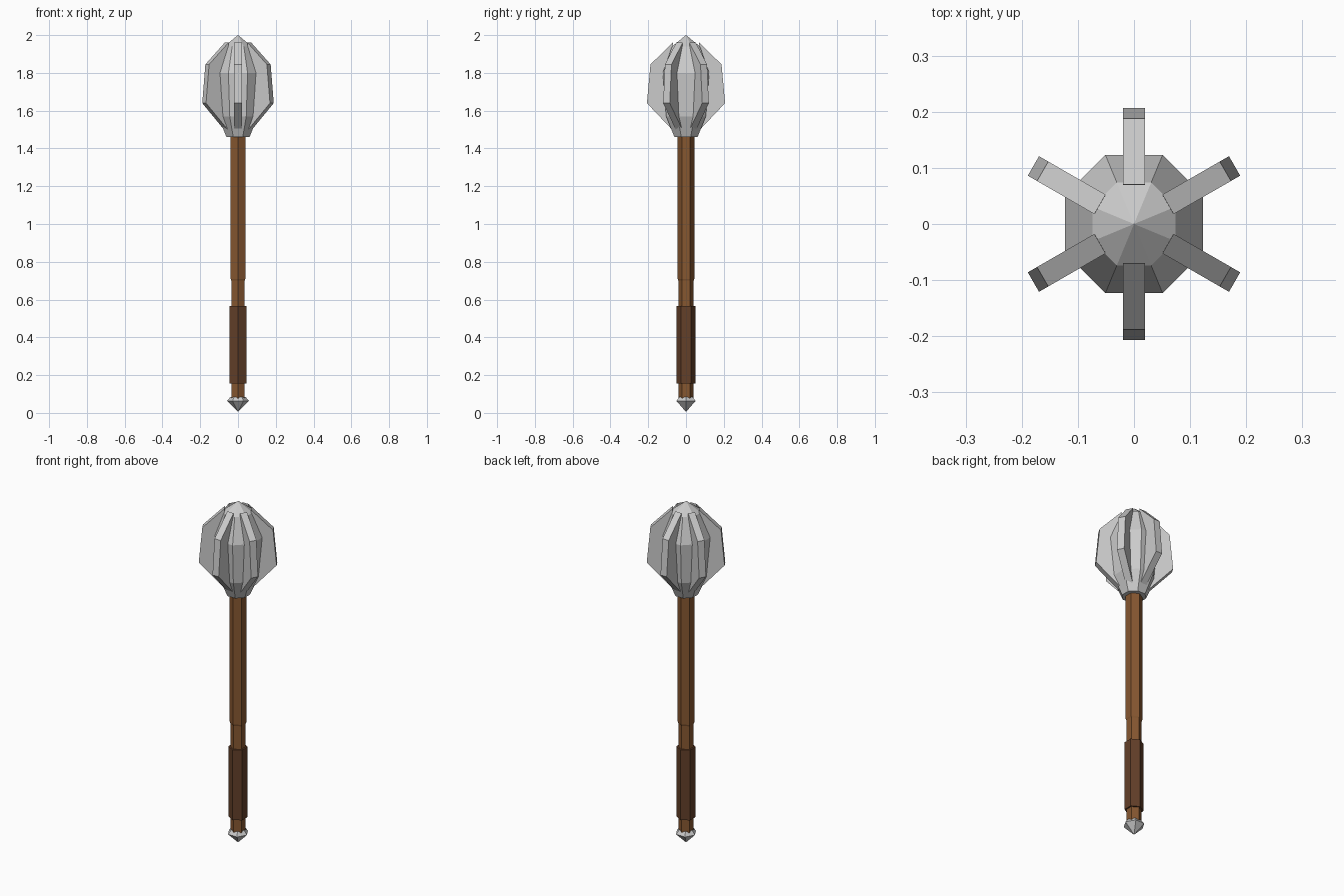
import bpy, bmesh, math
from mathutils import Matrix

if "Cube" in bpy.data.objects:
    bpy.data.objects.remove(bpy.data.objects["Cube"])


def material(name, rgb):
    m = bpy.data.materials.new(name)
    m.diffuse_color = (*rgb, 1)
    m.use_nodes = True
    m.node_tree.nodes["Principled BSDF"].inputs["Base Color"].default_value = m.diffuse_color
    return m


def finish(name, bm, mat=None):
    bmesh.ops.recalc_face_normals(bm, faces=bm.faces)
    me = bpy.data.meshes.new(name)
    bm.to_mesh(me)
    bm.free()
    ob = bpy.data.objects.new(name, me)
    bpy.context.collection.objects.link(ob)
    if mat:
        me.materials.append(mat)
    return ob


def lathe(name, profile, sides, start, mat=None):
    """Flat-faced turned part from (radius, z) points; radius 0 makes a tip."""
    bm = bmesh.new()
    rings = []
    for r, z in profile:
        n = sides if r > 0 else 1
        rings.append([bm.verts.new((r * math.cos(start + math.tau * i / sides),
                                    r * math.sin(start + math.tau * i / sides), z))
                      for i in range(n)])
    for a, b in zip(rings, rings[1:]):
        for i in range(sides):
            j = (i + 1) % sides
            quad = [a[i % len(a)], a[j % len(a)], b[j % len(b)], b[i % len(b)]]
            bm.faces.new(list(dict.fromkeys(quad)))
    for ring in (rings[0], rings[-1]):
        if len(ring) > 1:
            bm.faces.new(ring)
    return finish(name, bm, mat)


wood = material("wood", (0.24, 0.096, 0.03))
leather = material("leather", (0.125, 0.05, 0.022))
hex_start = math.pi / 2

# Hexagonal handle, grip wrap and pommel
lathe("shaft", [(0.041, 0.07), (0.041, 0.70), (0.0445, 0.71), (0.0445, 1.48)],
      6, hex_start, wood)
lathe("grip", [(0.051, 0.155), (0.051, 0.565)], 6, hex_start, leather)
lathe("pommel", [(0, 0.005), (0.058, 0.063), (0.04, 0.085)], 6, 0)

# Eight-sided core of the head
lathe("head_core", [(0.066, 1.46), (0.114, 1.57), (0.133, 1.80),
                    (0.08, 1.94), (0, 2.0)], 8, math.pi / 8)

# Six flanges around the core
flange = [(0.065, 1.49), (0.207, 1.64), (0.188, 1.845), (0.07, 1.96)]
for k in range(6):
    bm = bmesh.new()
    face = bm.faces.new([bm.verts.new((r, -0.02, z)) for r, z in flange])
    ext = bmesh.ops.extrude_face_region(bm, geom=[face], use_keep_orig=True)
    verts = [g for g in ext["geom"] if isinstance(g, bmesh.types.BMVert)]
    bmesh.ops.translate(bm, verts=verts, vec=(0, 0.04, 0))
    bm.transform(Matrix.Rotation(math.radians(30 + 60 * k), 4, 'Z'))
    finish(f"flange_{k + 1}", bm)
